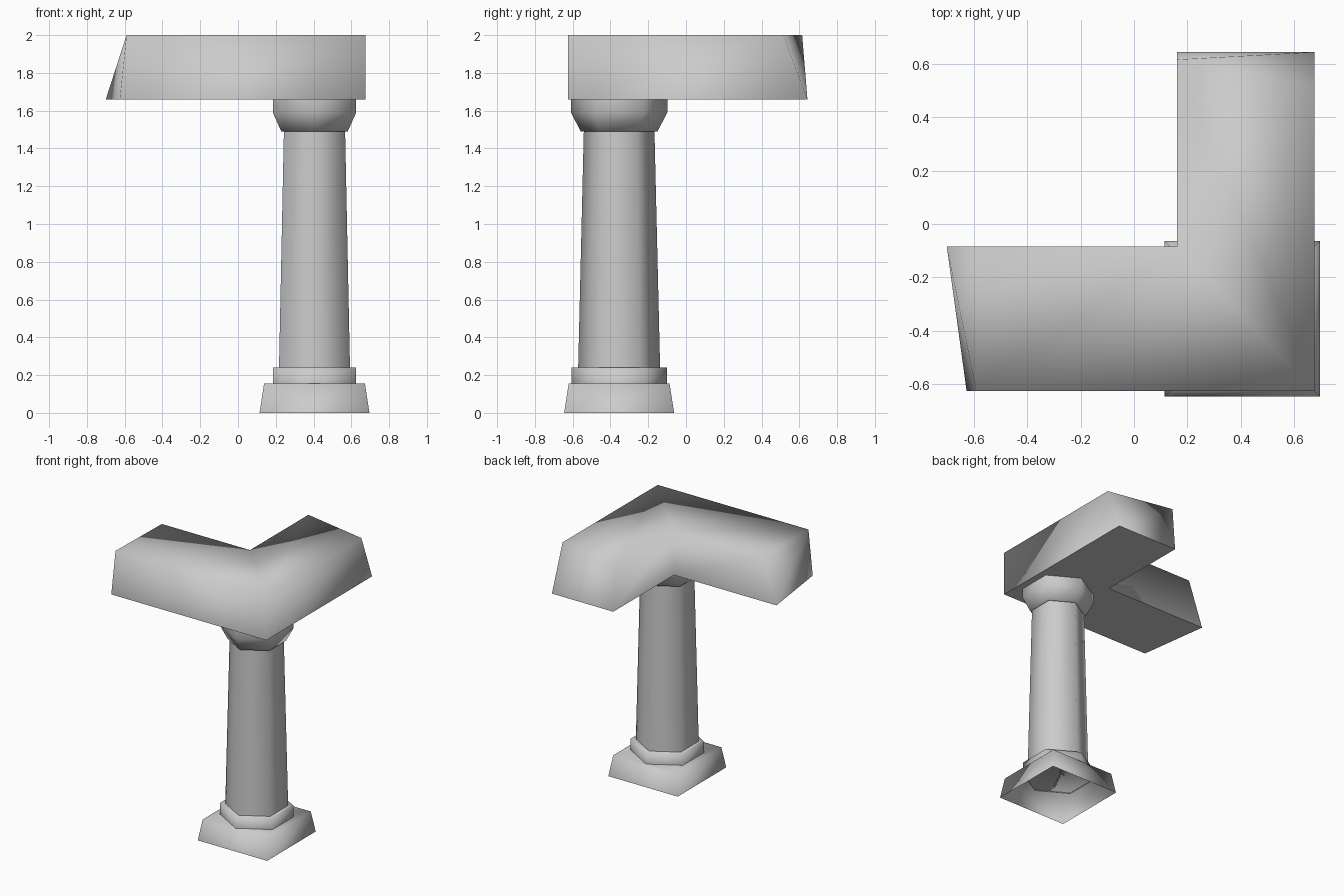
import bpy
import bmesh
from math import cos, sin, pi, sqrt

cube = bpy.data.objects.get("Cube")
if cube:
    bpy.data.objects.remove(cube, do_unlink=True)

CENTRE = (0.405, -0.354)

# Single pale stone colour
stone = bpy.data.materials.new("pale_grey_stone")
stone.use_nodes = True
stone.diffuse_color = (0.6, 0.6, 0.6, 1)
stone.node_tree.nodes["Principled BSDF"].inputs["Base Color"].default_value = (0.6, 0.6, 0.6, 1)


def finish(name, bm):
    """Turn a bmesh into a smooth-shaded stone object."""
    for face in bm.faces:
        face.smooth = True
    mesh = bpy.data.meshes.new(name)
    bm.to_mesh(mesh)
    bm.free()
    mesh.materials.append(stone)
    obj = bpy.data.objects.new(name, mesh)
    bpy.context.collection.objects.link(obj)
    return obj


def ring(bm, z, radius, sides=6, start=pi / 2):
    """Regular polygon of vertices around the column axis."""
    angles = [start + 2 * pi * i / sides for i in range(sides)]
    return [bm.verts.new((CENTRE[0] + radius * cos(a), CENTRE[1] + radius * sin(a), z))
            for a in angles]


def skin(bm, low, high):
    """Quads between two rings with the same number of sides."""
    n = len(low)
    for i in range(n):
        j = (i + 1) % n
        bm.faces.new((low[i], low[j], high[j], high[i]))


def loop_edges(bm, loop):
    pairs = zip(loop, loop[1:] + loop[:1])
    return [bm.edges.get(p) or bm.edges.new(p) for p in pairs]


def hex_part(name, profile):
    """Hollow six-sided part from (height, radius) pairs, bottom to top."""
    bm = bmesh.new()
    rings = [ring(bm, z, r) for z, r in profile]
    for low, high in zip(rings, rings[1:]):
        skin(bm, low, high)
    return finish(name, bm)


# Hollow square plinth with a six-sided opening in its top
bm = bmesh.new()
foot = ring(bm, 0, 0.291 * sqrt(2), 4, pi / 4)
shoulder = ring(bm, 0.155, 0.267 * sqrt(2), 4, pi / 4)
opening = ring(bm, 0.155, 0.25)
skin(bm, foot, shoulder)
bmesh.ops.bridge_loops(bm, edges=loop_edges(bm, shoulder) + loop_edges(bm, opening))
for face in bm.faces:
    face.normal_update()
    if face.normal.z < 0:
        face.normal_flip()
finish("plinth", bm)

# Column
hex_part("base_ring", [(0.15, 0.253), (0.24, 0.253), (0.24, 0.21)])
hex_part("shaft", [(0.235, 0.217), (1.495, 0.187)])
hex_part("capital", [(1.49, 0.185), (1.49, 0.203), (1.59, 0.255), (1.665, 0.255)])

# L-shaped lintel with slanted, broken ends: bottom corner and top corner pairs
corners = [
    ((-0.626, -0.625), (-0.59, -0.625)),
    ((0.675, -0.625), (0.675, -0.625)),
    ((0.675, 0.643), (0.675, 0.515)),
    ((0.16, 0.643), (0.16, 0.615)),
    ((0.16, -0.085), (0.16, -0.085)),
    ((-0.70, -0.085), (-0.58, -0.085)),
]
bm = bmesh.new()
bottom = [bm.verts.new((*low, 1.66)) for low, high in corners]
top = [bm.verts.new((*high, 2.0)) for low, high in corners]
for i in range(6):
    j = (i + 1) % 6
    bm.faces.new((bottom[i], bottom[j], top[j]))
    bm.faces.new((bottom[i], top[j], top[i]))
# Two arms meet along the mitre from the outer to the inner corner
for arm in ((0, 1, 4, 5), (1, 2, 3, 4)):
    bm.faces.new([top[k] for k in arm])
    bm.faces.new([bottom[k] for k in reversed(arm)])
for edge in loop_edges(bm, bottom):
    edge.smooth = False
finish("corner_lintel", bm)
